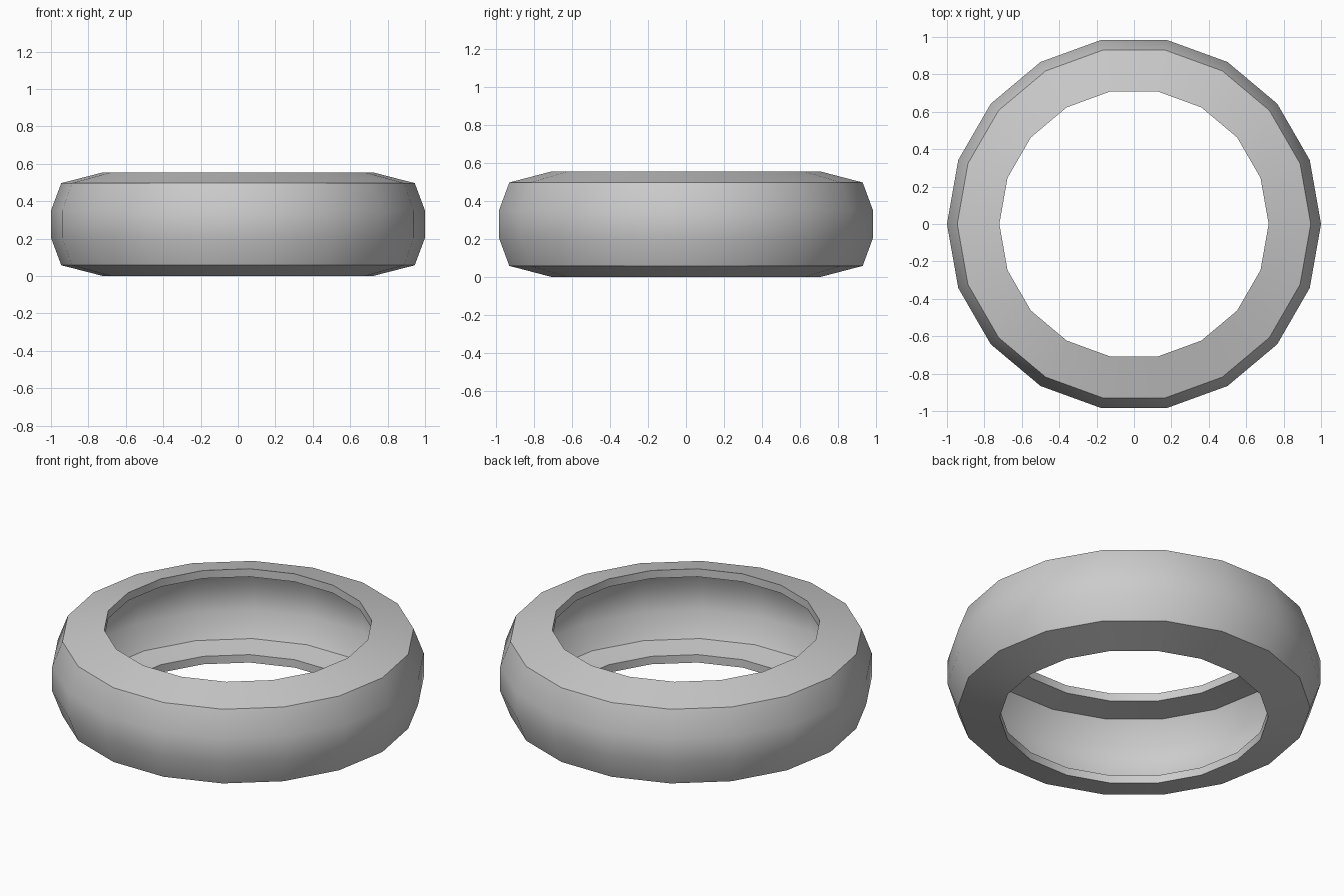
import bpy, math

if "Cube" in bpy.data.objects:
    bpy.data.objects.remove(bpy.data.objects["Cube"])

SIDES = 18
# Closed cross-section (radius, height) of the hollow tyre: lower half, mirrored up
H = 0.555
lower = [(0.945, 0.058), (0.72, 0.0), (0.72, 0.047), (0.875, 0.07), (0.945, 0.205)]
outer = [(1.0, 0.205)]
half = outer + lower
profile = half + [(r, H - z) for r, z in reversed(half)]

# Revolve the section
n = len(profile)
verts = [(r * math.cos(2 * math.pi * i / SIDES), r * math.sin(2 * math.pi * i / SIDES), z)
         for i in range(SIDES) for r, z in profile]
faces = []
for i in range(SIDES):
    a, b = i * n, (i + 1) % SIDES * n
    for j in range(n):
        k = (j + 1) % n
        faces.append((a + j, a + k, b + k, b + j))

mesh = bpy.data.meshes.new("tyre")
mesh.from_pydata(verts, [], faces)
mesh.update()
tyre = bpy.data.objects.new("tyre", mesh)
bpy.context.collection.objects.link(tyre)

# Consistent outward normals, smooth tread with sharp sidewall edges
bpy.context.view_layer.objects.active = tyre
tyre.select_set(True)
bpy.ops.object.mode_set(mode='EDIT')
bpy.ops.mesh.select_all(action='SELECT')
bpy.ops.mesh.normals_make_consistent(inside=False)
bpy.ops.object.mode_set(mode='OBJECT')
bpy.ops.object.shade_smooth_by_angle(angle=math.radians(45))
